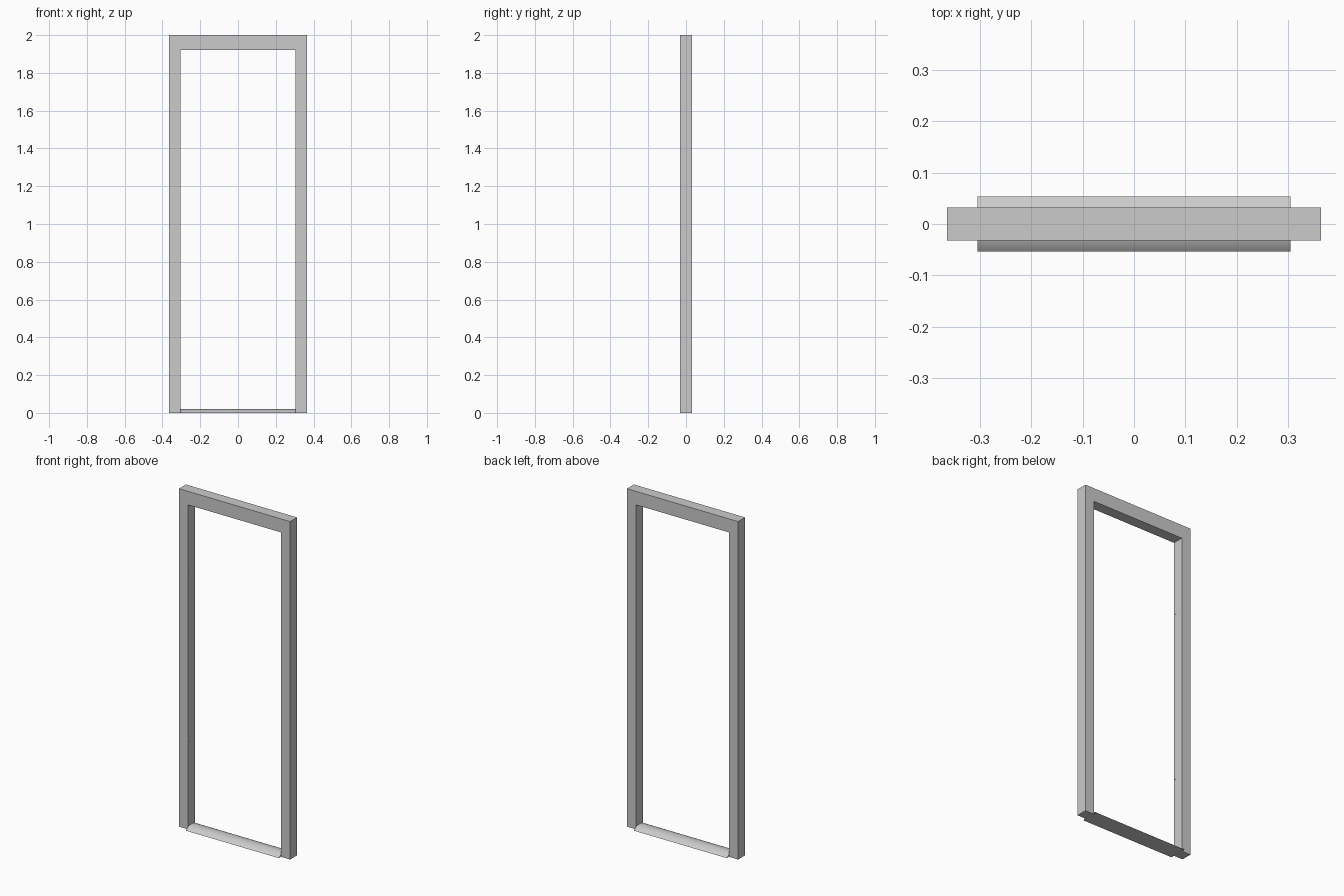
import bpy
import bmesh
import math
from mathutils import Matrix, Vector

default = bpy.data.objects.get("Cube")
if default:
    bpy.data.objects.remove(default, do_unlink=True)

HALF_W, INNER_W, HALF_D = 0.364, 0.305, 0.0325
HEIGHT, HEAD_Z = 2.0, 1.92
SILL_D, SILL_H = 0.0535, 0.02

grey = bpy.data.materials.new("frame grey")
grey.use_nodes = True
colour = (0.6, 0.6, 0.6, 1)
grey.diffuse_color = colour
grey.node_tree.nodes["Principled BSDF"].inputs["Base Color"].default_value = colour


def add_object(name, bm):
    bmesh.ops.recalc_face_normals(bm, faces=bm.faces)
    mesh = bpy.data.meshes.new(name)
    bm.to_mesh(mesh)
    bm.free()
    mesh.materials.append(grey)
    obj = bpy.data.objects.new(name, mesh)
    bpy.context.collection.objects.link(obj)
    return obj


def box(name, low, high):
    low, high = Vector(low), Vector(high)
    bm = bmesh.new()
    bmesh.ops.create_cube(bm, size=1, matrix=Matrix.Translation((low + high) / 2)
                          @ Matrix.Diagonal((*(high - low), 1)))
    return add_object(name, bm)


# Head across the top, with a jamb under each end
box("head", (-HALF_W, -HALF_D, HEAD_Z), (HALF_W, HALF_D, HEIGHT))
box("right_jamb", (-HALF_W, -HALF_D, 0), (-INNER_W, HALF_D, HEAD_Z))
box("left_jamb", (INNER_W, -HALF_D, 0), (HALF_W, HALF_D, HEAD_Z))

# Thin hinge leaves on the inside of the right jamb
for name, z in (("lower_hinge_leaf", 0.49), ("upper_hinge_leaf", 1.5)):
    box(name, (-INNER_W, -HALF_D, z - 0.025), (-INNER_W + 0.001, -0.015, z + 0.025))

# Threshold: shallow arc with a flat underside, open at the ends
radius = (SILL_D ** 2 + SILL_H ** 2) / (2 * SILL_H)
spread = math.asin(SILL_D / radius)
steps = 16
bm = bmesh.new()
rows = []
for i in range(steps + 1):
    a = spread * (2 * i / steps - 1)
    y, z = radius * math.sin(a), radius * math.cos(a) - radius + SILL_H
    rows.append([bm.verts.new((x, y, z)) for x in (-INNER_W, INNER_W)])
for a, b in zip(rows, rows[1:]):
    bm.faces.new((a[0], a[1], b[1], b[0]))
bm.faces.new((rows[0][0], rows[-1][0], rows[-1][1], rows[0][1]))
threshold = add_object("threshold", bm)

bpy.ops.object.select_all(action="DESELECT")
threshold.select_set(True)
bpy.context.view_layer.objects.active = threshold
bpy.ops.object.shade_smooth_by_angle(angle=math.radians(30))
